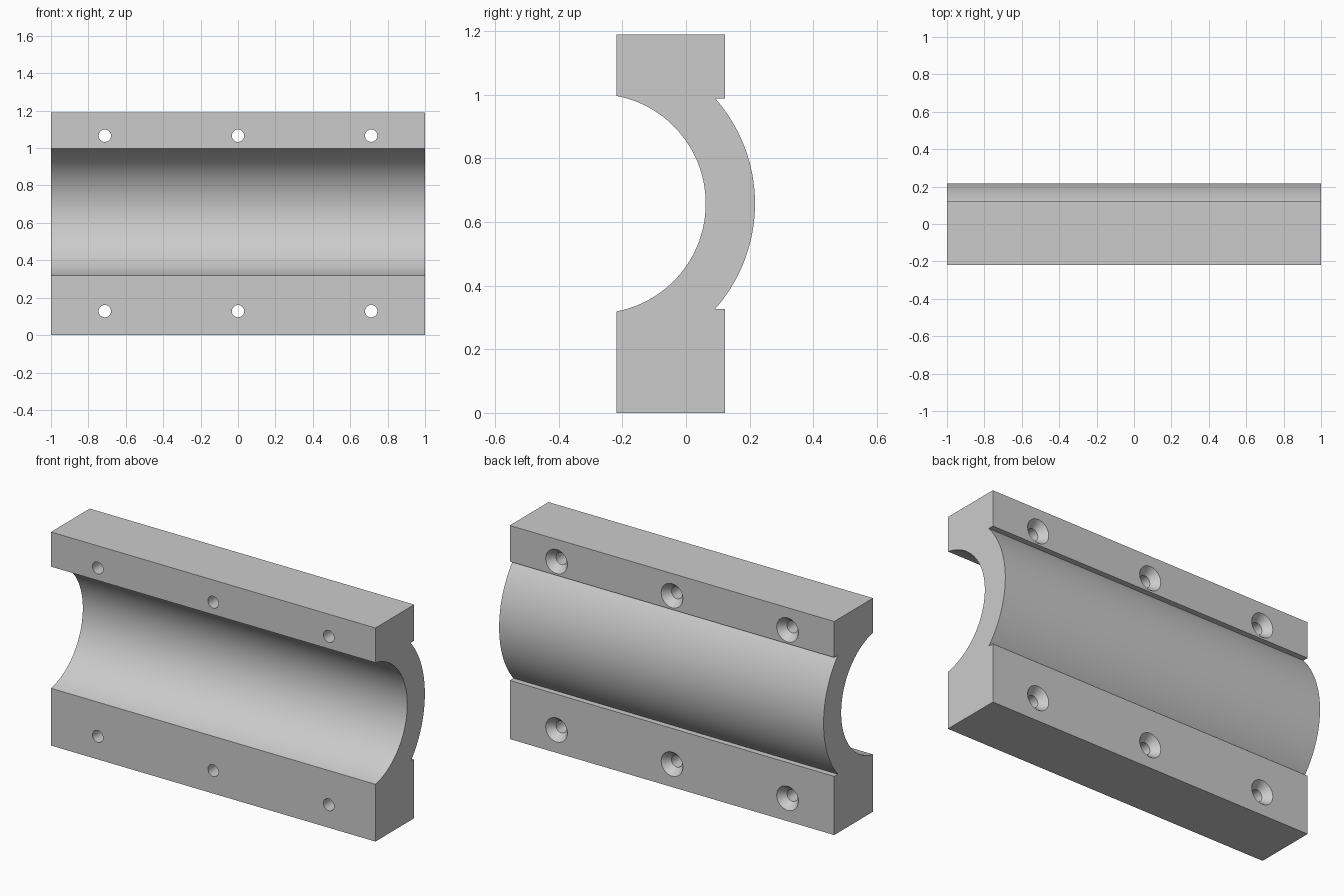
import bpy, bmesh, math

if "Cube" in bpy.data.objects:
    bpy.data.objects.remove(bpy.data.objects["Cube"])

CY, CZ = -0.283, 0.658        # shared axis of bore and outer shell
FRONT, BACK, TOP = -0.218, 0.123, 1.19
BORE_R, SHELL_R = 0.345, 0.50
STEPS = 48


def arc(radius, a0, a1):
    """Points of an arc in the y-z plane around the shared axis."""
    return [(CY + radius * math.cos(a0 + (a1 - a0) * i / STEPS),
             CZ + radius * math.sin(a0 + (a1 - a0) * i / STEPS))
            for i in range(STEPS + 1)]


def new_object(name, bm):
    bmesh.ops.recalc_face_normals(bm, faces=bm.faces)
    mesh = bpy.data.meshes.new(name)
    bm.to_mesh(mesh)
    bm.free()
    obj = bpy.data.objects.new(name, mesh)
    bpy.context.collection.objects.link(obj)
    return obj


# Clamp body: half-pipe with two mounting flanges, extruded along x
bore_a = math.acos((FRONT - CY) / BORE_R)
shell_a = math.asin(0.331 / SHELL_R)
profile = [(FRONT, 0), (BACK, 0), (BACK, CZ - 0.331)]
profile += arc(SHELL_R, -shell_a, shell_a)
profile += [(BACK, CZ + 0.331), (BACK, TOP), (FRONT, TOP)]
profile += arc(BORE_R, bore_a, -bore_a)
bm = bmesh.new()
face = bm.faces.new([bm.verts.new((-1, y, z)) for y, z in profile])
ext = bmesh.ops.extrude_face_region(bm, geom=[face])
bmesh.ops.translate(bm, vec=(2, 0, 0),
                    verts=[v for v in ext["geom"] if isinstance(v, bmesh.types.BMVert)])
body = new_object("clamp_body", bm)

# Screw hole cutters: straight hole opening into a countersink at the back
HOLE_R, SINK_R, SINK_D, SIDES = 0.033, 0.067, 0.042, 32
slope = (SINK_R - HOLE_R) / SINK_D
sections = [(FRONT - 0.05, HOLE_R), (BACK - SINK_D, HOLE_R),
            (BACK + 0.02, SINK_R + 0.02 * slope)]
bm = bmesh.new()
for x in (-0.712, 0, 0.712):
    for z in (0.128, 1.066):
        rings = [[bm.verts.new((x + r * math.cos(2 * math.pi * i / SIDES), y,
                                z + r * math.sin(2 * math.pi * i / SIDES)))
                  for i in range(SIDES)] for y, r in sections]
        bm.faces.new(rings[0])
        bm.faces.new(rings[-1][::-1])
        for a, b in zip(rings, rings[1:]):
            for i in range(SIDES):
                j = (i + 1) % SIDES
                bm.faces.new((a[i], b[i], b[j], a[j]))
cutter = new_object("screw_hole_cutter", bm)

# Cut the holes and discard the cutter
mod = body.modifiers.new("screw_holes", 'BOOLEAN')
mod.operation, mod.solver, mod.object = 'DIFFERENCE', 'EXACT', cutter
bpy.context.view_layer.objects.active = body
body.select_set(True)
bpy.ops.object.modifier_apply(modifier=mod.name)
bpy.data.objects.remove(cutter)

# Plain grey finish, smooth curves with sharp edges
grey = bpy.data.materials.new("grey")
grey.diffuse_color = (0.6, 0.6, 0.6, 1)
grey.use_nodes = True
grey.node_tree.nodes["Principled BSDF"].inputs["Base Color"].default_value = grey.diffuse_color
body.data.materials.clear()
body.data.materials.append(grey)
bpy.ops.object.shade_smooth_by_angle(angle=math.radians(25))
